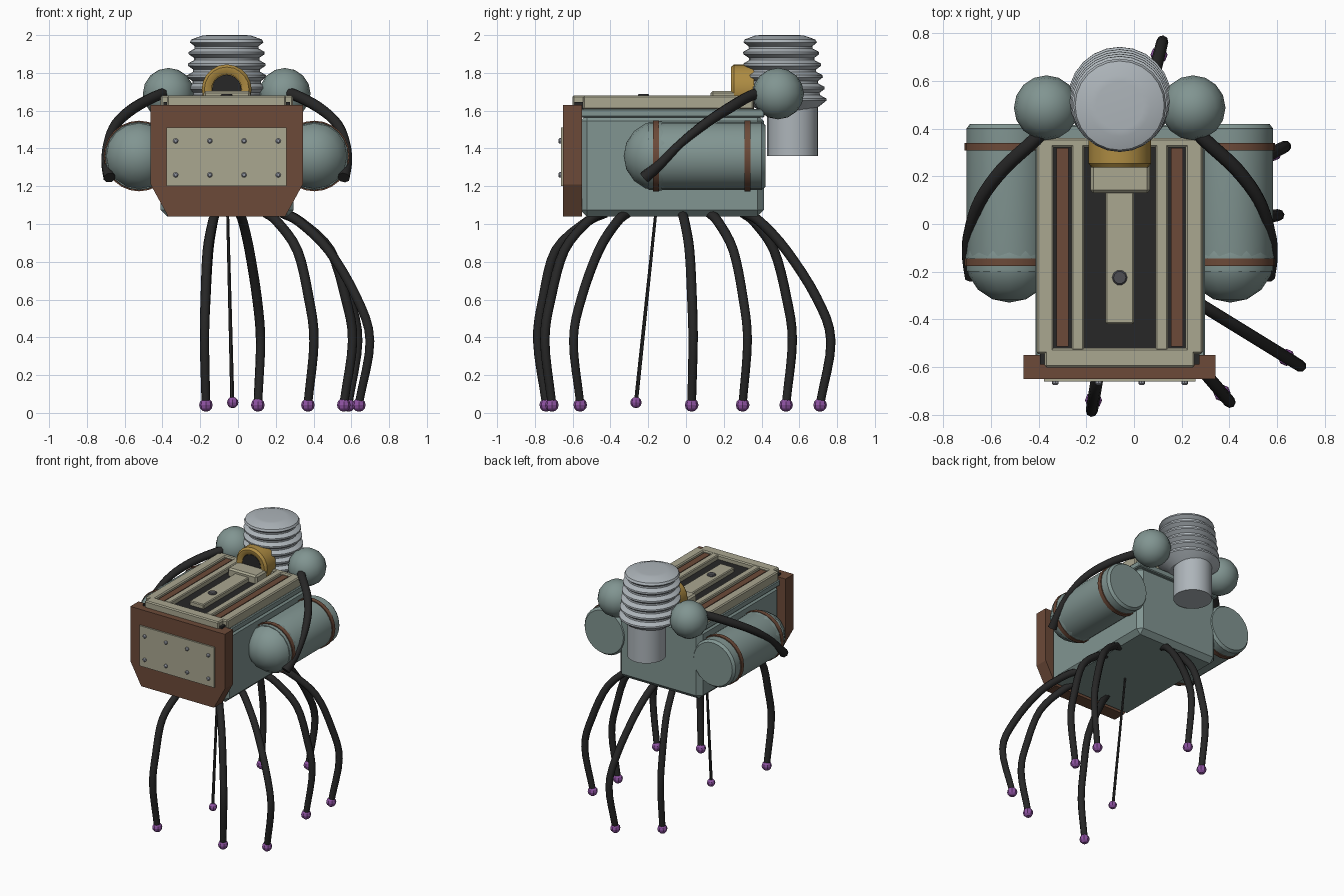
import bpy, bmesh, math
from mathutils import Vector, Matrix

if "Cube" in bpy.data.objects:
    bpy.data.objects.remove(bpy.data.objects["Cube"])

CX = -0.06  # centre line of the machine


def mat(name, rgb):
    m = bpy.data.materials.new(name)
    m.diffuse_color = (*rgb, 1)
    m.use_nodes = True
    m.node_tree.nodes["Principled BSDF"].inputs["Base Color"].default_value = m.diffuse_color
    return m


TEAL = mat("grey teal", (0.22, 0.30, 0.285))
BEIGE = mat("beige", (0.40, 0.385, 0.28))
BROWN = mat("brown", (0.15, 0.068, 0.04))
BLACK = mat("black", (0.02, 0.02, 0.02))
STEEL = mat("light steel", (0.42, 0.46, 0.49))
GOLD = mat("gold", (0.42, 0.26, 0.055))
PURPLE = mat("purple", (0.27, 0.085, 0.36))
RIVET = mat("rivet grey", (0.33, 0.35, 0.40))
DARK = mat("dark grey", (0.075, 0.075, 0.085))


def finish(bm, name, m, smooth=0):
    bmesh.ops.recalc_face_normals(bm, faces=bm.faces)
    me = bpy.data.meshes.new(name)
    bm.to_mesh(me)
    bm.free()
    me.materials.append(m)
    ob = bpy.data.objects.new(name, me)
    bpy.context.collection.objects.link(ob)
    if smooth:
        bpy.ops.object.select_all(action='DESELECT')
        ob.select_set(True)
        bpy.context.view_layer.objects.active = ob
        bpy.ops.object.shade_smooth_by_angle(angle=math.radians(smooth))
    return ob


def box(name, x, y, z, m, bevel=0):
    bm = bmesh.new()
    bmesh.ops.create_cube(bm, size=1)
    for v in bm.verts:
        v.co = [(a[0] + a[1]) / 2 + c * (a[1] - a[0]) for a, c in zip((x, y, z), v.co)]
    if bevel:
        bmesh.ops.bevel(bm, geom=bm.edges[:], offset=bevel, segments=1, affect='EDGES')
    return finish(bm, name, m)


def lathe(name, prof, centre, m, axis='Z', n=24, shear=0, smooth=30):
    """Revolve (radius, height) points; ends are capped."""
    bm = bmesh.new()
    rings = []
    for r, h in prof:
        ring = []
        for i in range(n):
            a = 2 * math.pi * i / n
            p = Vector((r * math.cos(a), r * math.sin(a) + shear * h, h))
            if axis == 'Y':
                p = Vector((p.x, p.z, p.y))
            ring.append(bm.verts.new(p + Vector(centre)))
        rings.append(ring)
    for a, b in zip(rings, rings[1:]):
        for i in range(n):
            bm.faces.new((a[i], a[(i + 1) % n], b[(i + 1) % n], b[i]))
    bm.faces.new(rings[0])
    bm.faces.new(rings[-1])
    return finish(bm, name, m, smooth)


def ball(name, c, r, m, u=16, v=8, rot=None, smooth=40):
    bm = bmesh.new()
    bmesh.ops.create_uvsphere(bm, u_segments=u, v_segments=v, radius=r,
                              matrix=Matrix.Translation(c) @ (rot or Matrix()))
    return finish(bm, name, m, smooth)


def tube(name, pts, radii, m, n=8, sub=4):
    """Round tube through the points along a smooth path."""
    P = [Vector(p) for p in pts]
    E = [2 * P[0] - P[1]] + P + [2 * P[-1] - P[-2]]
    path = []
    for i in range(len(P) - 1):
        a, b, c, d = E[i:i + 4]
        for k in range(sub):
            t = k / sub
            q = 0.5 * (2 * b + (c - a) * t + (2 * a - 5 * b + 4 * c - d) * t * t
                       + (3 * b - a - 3 * c + d) * t ** 3)
            path.append((q, radii[i] + (radii[i + 1] - radii[i]) * t))
    path.append((P[-1], radii[-1]))
    bm = bmesh.new()
    rings, side = [], None
    for i, (q, r) in enumerate(path):
        d = (path[min(i + 1, len(path) - 1)][0] - path[max(i - 1, 0)][0]).normalized()
        side = (side - d * side.dot(d)).normalized() if side else d.orthogonal().normalized()
        up = d.cross(side)
        rings.append([bm.verts.new(q + r * (side * math.cos(2 * math.pi * j / n)
                                            + up * math.sin(2 * math.pi * j / n))) for j in range(n)])
    for a, b in zip(rings, rings[1:]):
        for j in range(n):
            bm.faces.new((a[j], a[(j + 1) % n], b[(j + 1) % n], b[j]))
    bm.faces.new(rings[0])
    bm.faces.new(rings[-1])
    return finish(bm, name, m, 50)


# Main body and its upper rim
box("body", (-0.41, 0.295), (-0.56, 0.413), (1.04, 1.58), TEAL, 0.035)
box("body_rim", (-0.413, 0.298), (-0.56, 0.416), (1.565, 1.61), TEAL, 0.006)

# Front plate with clipped lower corners
bm = bmesh.new()
outline = [(0.403, 1.63), (0.403, 1.21), (0.31, 1.04)]
outline += [(-x, z) for x, z in reversed(outline)]
face = bm.faces.new([bm.verts.new((CX + x, -0.65, z)) for x, z in outline])
ext = bmesh.ops.extrude_face_region(bm, geom=[face])["geom"]
bmesh.ops.translate(bm, vec=(0, 0.1, 0), verts=[v for v in ext if isinstance(v, bmesh.types.BMVert)])
finish(bm, "front_plate", BROWN)
box("front_panel", (-0.378, 0.258), (-0.662, -0.64), (1.2, 1.51), BEIGE)
for i in range(4):
    for z in (1.26, 1.44):
        lathe("rivet", [(0.014, 0), (0.014, -0.01), (0.008, -0.016)],
              (CX - 0.27 + 0.181 * i, -0.66, z), RIVET, 'Y', 8)

# Lid: dark tray, frame, rails and brown strips
box("lid_tray", (-0.395, 0.275), (-0.59, 0.35), (1.60, 1.645), BLACK)
box("lid_front", (-0.375, 0.255), (-0.602, -0.52), (1.605, 1.68), BEIGE, 0.008)
box("lid_back", (-0.38, 0.26), (0.322, 0.36), (1.605, 1.68), BEIGE, 0.008)
for s in (-1, 1):
    def span(a, b):
        return tuple(sorted((CX + s * a, CX + s * b)))
    box("lid_side", span(0.277, 0.35), (-0.545, 0.358), (1.605, 1.68), BEIGE, 0.008)
    box("lid_rail", span(0.15, 0.202), (-0.53, 0.34), (1.62, 1.68), BEIGE, 0.006)
    box("lid_strip", span(0.215, 0.265), (-0.515, 0.32), (1.62, 1.668), BROWN)
box("centre_slide", (-0.12, 0.0), (-0.42, 0.15), (1.63, 1.678), BEIGE, 0.006)
lathe("knob", [(0.032, 0), (0.032, 0.02), (0.026, 0.026)], (CX, -0.225, 1.662), DARK, n=10)
box("eye_mount", (-0.183, 0.067), (0.13, 0.265), (1.63, 1.705), BEIGE, 0.012)

# Eye: gold housing with a recessed dark lens
lathe("eye_housing", [(0.08, 0.265), (0.08, 0.25), (0.105, 0.237), (0.118, 0.237), (0.132, 0.255),
                      (0.132, 0.36)], (CX, 0, 1.713), GOLD, 'Y', 20)
lathe("eye_lens", [(0.078, 0.25), (0.078, 0.3)], (CX, 0, 1.713), BLACK, 'Y', 20)

# Head: post and ribbed cap
lathe("head_post", [(0.135, 1.36), (0.135, 1.8)], (CX, 0.565, 0), STEEL)
prof = [(0.14, -0.06), (0.185, -0.03)]
for i in range(5):
    z, r = i * 0.0615, 0.217 - i * 0.004
    prof += [(r, z - 0.006), (r, z + 0.006), (r - 0.032, z + 0.024), (r - 0.032, z + 0.036)]
prof += [(0.195, 0.302), (0.187, 0.318), (0.128, 0.339), (0.10, 0.341)]
lathe("head_cap", prof, (CX, 0.526, 1.659), STEEL, shear=-0.09)

along_y = Matrix.Rotation(math.pi / 2, 4, 'X')
for s in (-1, 1):
    # Side tanks with domed fronts and bands
    tx = CX + s * 0.464
    lathe("tank", [(0.178, -0.2), (0.18, -0.19), (0.18, 0.4), (0.165, 0.42)], (tx, 0, 1.36), TEAL, 'Y', 24)
    ball("tank_dome", (tx, -0.145, 1.36), 0.185, TEAL, rot=along_y)
    for y in (-0.16, 0.325):
        lathe("tank_band", [(0.187, y - 0.016), (0.187, y + 0.016)], (tx, 0, 1.36), BROWN, 'Y', 24)
    # Shoulders and hanging arms
    ball("shoulder", (CX + s * 0.308, 0.488, 1.69), 0.136, TEAL)
    arm = [(0.30, 0.42, 1.69), (0.36, 0.35, 1.683), (0.49, 0.23, 1.615), (0.585, 0.10, 1.53),
           (0.632, -0.03, 1.425), (0.637, -0.13, 1.325), (0.62, -0.22, 1.245)]
    tube("arm", [(CX + s * x, y, z) for x, y, z in arm],
         [0.03, 0.03, 0.03, 0.027, 0.022, 0.027, 0.033], BLACK)

# Legs: hip xy, foot xy, bend (higher bows out sooner)
legs = [((-0.12, -0.44), (-0.17, -0.74), 1), ((0.155, -0.46), (0.37, -0.71), 0.7),
        ((0.25, -0.32), (0.64, -0.56), 0.2), ((0.25, -0.02), (0.56, 0.03), 0.8),
        ((0.25, 0.13), (0.585, 0.30), 0.6), ((-0.12, 0.31), (-0.17, 0.53), 0.6),
        ((0.01, 0.33), (0.105, 0.71), 0)]
for hip, foot, k in legs:
    steps = [(1.06, -0.05), (1.01, 0.17 + 0.12 * k), (0.86, 0.53 + 0.30 * k),
             (0.61, 0.95 + 0.10 * k), (0.38, 1.15), (0.05, 1.0)]
    tube("leg", [(hip[0] + f * (foot[0] - hip[0]), hip[1] + f * (foot[1] - hip[1]), z)
                 for z, f in steps], [0.026, 0.026, 0.026, 0.026, 0.025, 0.023], BLACK)
    ball("foot", (*foot, 0.042), 0.036, PURPLE, 8, 6, smooth=20)

# Thin feeler under the body
tube("feeler", [(-0.055, -0.16, 1.06), (-0.03, -0.265, 0.055)], [0.008, 0.011], BLACK, n=6, sub=1)
ball("feeler_tip", (-0.028, -0.265, 0.055), 0.03, PURPLE, 8, 6, smooth=20)
